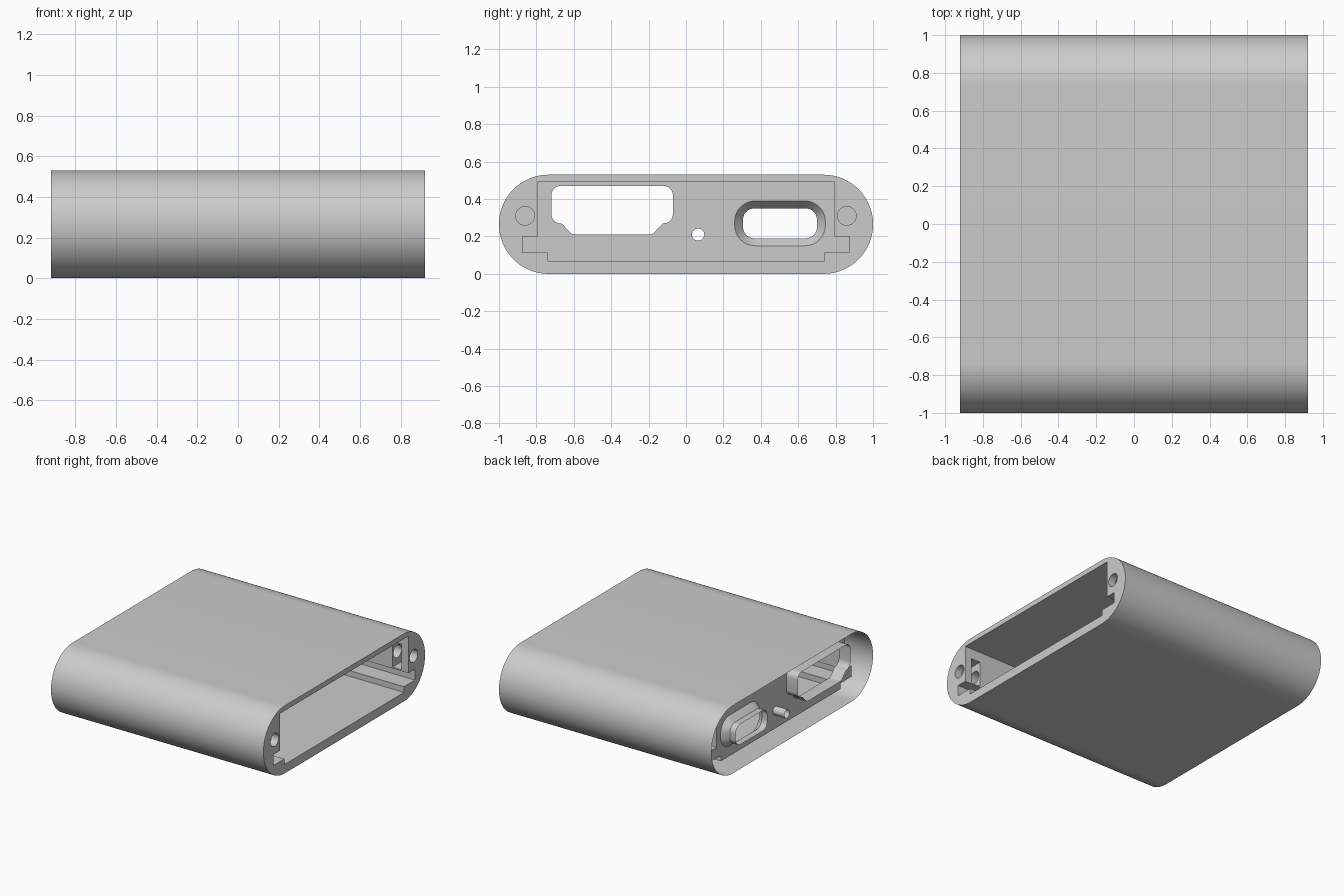
import bpy, bmesh, math
from mathutils import Vector

cube = bpy.data.objects.get("Cube")
if cube:
    bpy.data.objects.remove(cube, do_unlink=True)

END = 0.92      # half length along x
INNER = -0.82   # inside face of the connector wall
OVER = 0.98     # cutters overshoot the ends

grey = bpy.data.materials.new("light_grey_plastic")
grey.use_nodes = True
grey.diffuse_color = (0.6, 0.6, 0.6, 1)
grey.node_tree.nodes["Principled BSDF"].inputs["Base Color"].default_value = (0.6, 0.6, 0.6, 1)


def fillet(corners, steps=8):
    """Round a closed (y, z, radius) outline with true arcs."""
    out = []
    n = len(corners)
    for i, (y, z, r) in enumerate(corners):
        p = Vector((y, z, 0))
        if r == 0:
            out.append((y, z))
            continue
        a = (Vector((*corners[i - 1][:2], 0)) - p).normalized()
        b = (Vector((*corners[(i + 1) % n][:2], 0)) - p).normalized()
        half = a.angle(b) / 2
        centre = p + (a + b).normalized() * r / math.sin(half)
        t = r / math.tan(half)
        v0, v1 = p + a * t - centre, p + b * t - centre
        for k in range(steps + 1):
            q = centre + v0.normalized().slerp(v1.normalized(), k / steps) * r
            out.append((q.x, q.y))
    return out


def rect(y0, y1, z0, z1, r=0.0, steps=8):
    return fillet([(y0, z0, r), (y1, z0, r), (y1, z1, r), (y0, z1, r)], steps)


def circle(y, z, r, n=32):
    return [(y + r * math.cos(math.tau * k / n), z + r * math.sin(math.tau * k / n))
            for k in range(n)]


def loft(name, sections):
    """Closed solid through (x, outline) sections along the x axis."""
    bm = bmesh.new()
    rings = [[bm.verts.new((x, y, z)) for y, z in outline] for x, outline in sections]
    n = len(rings[0])
    for r0, r1 in zip(rings, rings[1:]):
        for i in range(n):
            j = (i + 1) % n
            bm.faces.new((r0[i], r0[j], r1[j], r1[i]))
    bm.faces.new(rings[0])
    bm.faces.new(rings[-1])
    bmesh.ops.remove_doubles(bm, verts=bm.verts, dist=1e-5)
    bmesh.ops.recalc_face_normals(bm, faces=bm.faces)
    mesh = bpy.data.meshes.new(name)
    bm.to_mesh(mesh)
    bm.free()
    mesh.materials.append(grey)
    ob = bpy.data.objects.new(name, mesh)
    bpy.context.collection.objects.link(ob)
    return ob


def prism(name, outline, x0, x1):
    return loft(name, [(x0, outline), (x1, outline)])


# Outer sleeve with fully rounded sides
sleeve = rect(-1, 1, 0, 0.53, 0.2649, 24)
case = prism("enclosure_shell", sleeve, -END, END)

# Main cavity with circuit board rails on both sides
right_half = [(0.74, 0.07), (0.74, 0.115), (0.875, 0.115), (0.875, 0.2), (0.795, 0.2), (0.795, 0.49)]
cavity = right_half + [(-y, z) for y, z in reversed(right_half)]
cutters = [prism("cavity_cutter", cavity, INNER, OVER)]

# Wide connector opening with tapered lower corners
mid = -0.395
half = [(0.215, 0.21, 0.04), (0.27, 0.27, 0.02), (0.325, 0.27, 0.05), (0.325, 0.47, 0.05)]
port = [(mid + y, z, r) for y, z, r in half] + [(mid - y, z, r) for y, z, r in reversed(half)]
cutters.append(prism("wide_port_cutter", fillet(port), -OVER, INNER + 0.05))

# Small connector opening with a funnel on the inside
wide = rect(0.26, 0.745, 0.15, 0.39, 0.11)
narrow = rect(0.305, 0.7, 0.19, 0.35, 0.06)
cutters.append(loft("small_port_cutter", [(-OVER, narrow), (INNER - 0.05, narrow),
                                          (INNER, wide), (INNER + 0.05, wide)]))

# Indicator light hole
cutters.append(prism("light_hole_cutter", circle(0.065, 0.21, 0.033), -OVER, INNER + 0.05))

# Screw holes and nut slots on both sides
for side in (-1, 1):
    cutters.append(prism("screw_cutter", circle(side * 0.86, 0.31, 0.05), 0.55, OVER))
    y0, y1 = sorted((side * 0.75, side * 0.925))
    cutters.append(prism("nut_slot_cutter", rect(y0, y1, 0.21, 0.41), 0.78, 0.86))

bpy.ops.object.select_all(action="DESELECT")
bpy.context.view_layer.objects.active = case
case.select_set(True)
for cutter in cutters:
    cutter.hide_render = True
    mod = case.modifiers.new("cut", "BOOLEAN")
    mod.operation = "DIFFERENCE"
    mod.solver = "EXACT"
    mod.object = cutter
    bpy.ops.object.modifier_apply(modifier=mod.name)
    bpy.data.objects.remove(cutter, do_unlink=True)

# The connector end has no outer cap
bm = bmesh.new()
bm.from_mesh(case.data)
caps = [f for f in bm.faces if f.normal.x < -0.9 and f.calc_center_median().x < -END + 0.01]
bmesh.ops.delete(bm, geom=caps, context="FACES")
bm.to_mesh(case.data)
bm.free()

bpy.ops.object.shade_smooth_by_angle(angle=math.radians(30))
